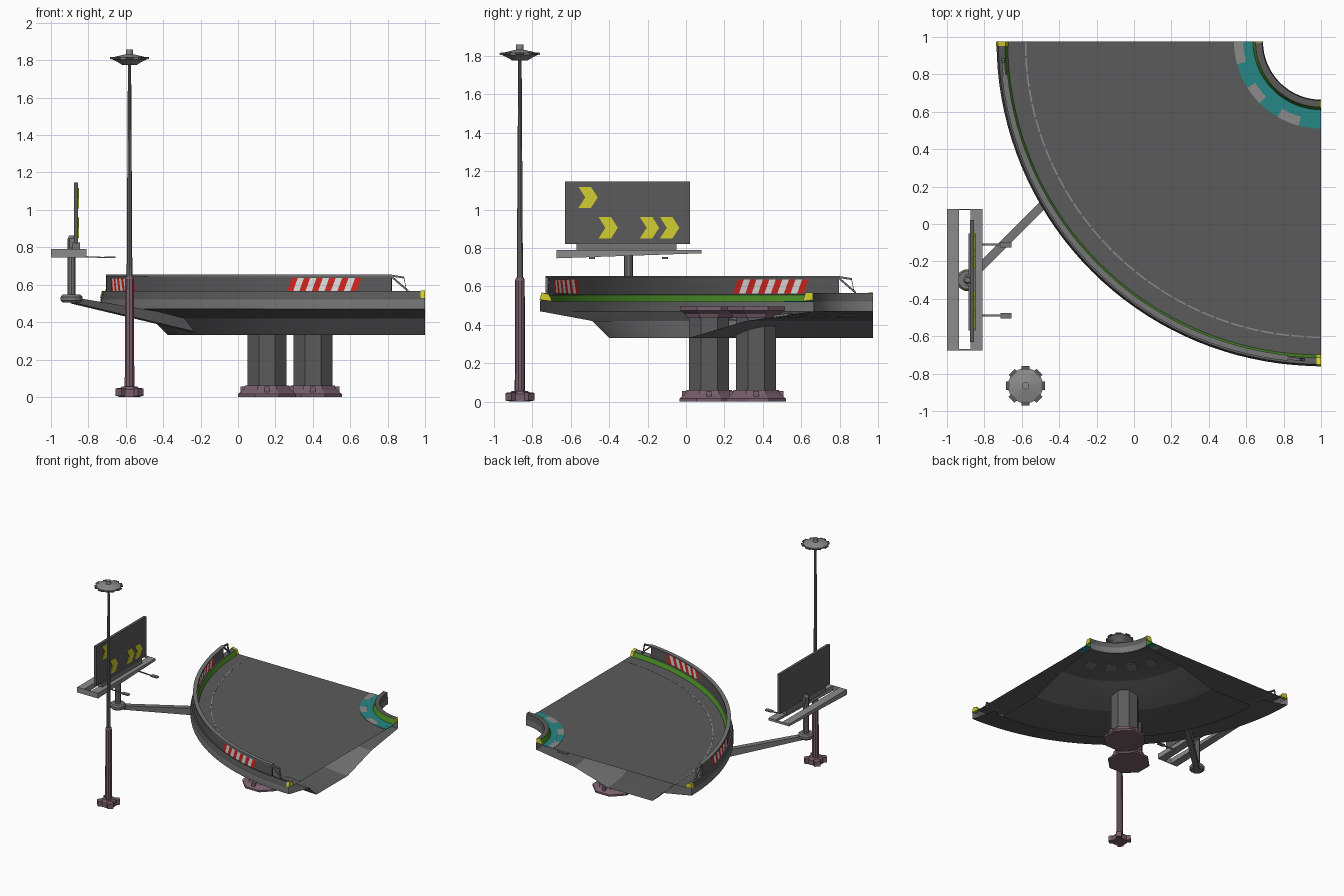
import bpy, bmesh, math
from mathutils import Vector

if "Cube" in bpy.data.objects:
    bpy.data.objects.remove(bpy.data.objects["Cube"])

def mat(name, r, g, b):
    m = bpy.data.materials.new(name)
    m.diffuse_color = (r, g, b, 1)
    m.use_nodes = True
    m.node_tree.nodes["Principled BSDF"].inputs["Base Color"].default_value = m.diffuse_color
    return m

DARK = mat("asphalt_dark_grey", .105, .105, .105)
GREY = mat("mid_grey", .18, .18, .18)
LIGHT = mat("light_grey", .26, .26, .26)
PINK = mat("dusty_purple", .19, .115, .15)
GREEN = mat("green", .07, .27, .02)
TEAL = mat("teal", .02, .24, .24)
YELLOW = mat("yellow", .65, .62, .03)
RED = mat("red", .65, .02, .015)
WHITE = mat("white", .75, .75, .75)

CX, CY = 1.0, .975          # centre of the road bend

def polar(r, deg, z):
    a = math.radians(deg)
    return Vector((CX - r * math.sin(a), CY - r * math.cos(a), z))

def finish(name, bm, mats, smooth=False, fix=True):
    if fix:
        bmesh.ops.recalc_face_normals(bm, faces=bm.faces)
    me = bpy.data.meshes.new(name)
    bm.to_mesh(me)
    bm.free()
    for m in mats:
        me.materials.append(m)
    ob = bpy.data.objects.new(name, me)
    bpy.context.collection.objects.link(ob)
    if smooth:
        bpy.context.view_layer.objects.active = ob
        ob.select_set(True)
        bpy.ops.object.shade_smooth_by_angle(angle=math.radians(30))
        ob.select_set(False)
    return ob

def sweep(name, prof, a0, a1, n, mats, slots=None, caps=True):
    """Sweep a closed (r, z) profile around the bend."""
    bm = bmesh.new()
    rings = [[bm.verts.new(polar(r, a0 + (a1 - a0) * i / n, z)) for r, z in prof]
             for i in range(n + 1)]
    k = len(prof)
    for A, B in zip(rings, rings[1:]):
        for j in range(k):
            f = bm.faces.new((A[j], A[(j + 1) % k], B[(j + 1) % k], B[j]))
            f.material_index = slots[j] if slots else 0
    if caps:
        bm.faces.new(rings[0])
        bm.faces.new(rings[-1])
    return finish(name, bm, mats, n > 8, True)

def band(name, r0, r1, z0, z1, a0, a1, n, m):
    return sweep(name, [(r0, z0), (r1, z0), (r1, z1), (r0, z1)], a0, a1, n, [m])

def box(name, x, y, z, m):
    bm = bmesh.new()
    bmesh.ops.create_cube(bm, size=1)
    for v in bm.verts:
        v.co = [(p[0] + p[1]) / 2 + c * (p[1] - p[0]) for p, c in zip((x, y, z), v.co)]
    return finish(name, bm, [m])

def lathe(name, x, y, prof, n, m, smooth=False):
    """Stack of n-sided rings from (radius, z) pairs, flat sides facing the axes."""
    bm = bmesh.new()
    rings = [[bm.verts.new((x + r * math.cos(2 * math.pi * (i + .5) / n),
                            y + r * math.sin(2 * math.pi * (i + .5) / n), z))
              for i in range(n)] for r, z in prof]
    for A, B in zip(rings, rings[1:]):
        for i in range(n):
            bm.faces.new((A[i], A[(i + 1) % n], B[(i + 1) % n], B[i]))
    bm.faces.new(rings[0])
    bm.faces.new(rings[-1])
    return finish(name, bm, [m], smooth)

def beam(name, p, q, w, h0, h1, m):
    """Rectangular beam from p to q, height changing from h0 to h1."""
    p, q = Vector(p), Vector(q)
    side = (q - p).cross(Vector((0, 0, 1))).normalized() * w / 2
    bm = bmesh.new()
    ends = [[bm.verts.new(c + side * s + Vector((0, 0, t * h / 2)))
             for s, t in ((-1, -1), (1, -1), (1, 1), (-1, 1))] for c, h in ((p, h0), (q, h1))]
    bm.faces.new(ends[0])
    bm.faces.new(ends[1])
    for j in range(4):
        bm.faces.new((ends[0][j], ends[0][(j + 1) % 4], ends[1][(j + 1) % 4], ends[1][j]))
    return finish(name, bm, [m])

# Road deck with curbs and hollow girder, open at both ends
road = [(.365, .52), (1.675, .52), (1.69, .555), (1.725, .565), (1.735, .52), (1.735, .47),
        (1.465, .42), (1.375, .33), (.965, .33), (.66, .42), (.31, .47), (.31, .52),
        (.315, .565), (.35, .565)]
sweep("road_deck", road, 0, 90, 36, [DARK, GREEN, GREY],
      [0, 1, 0, 0, 2, 0, 2, 0, 2, 0, 2, 0, 0, 1], caps=False)

# Yellow ends of the curbs
for i, a in enumerate((0, 89.2)):
    sweep(f"outer_curb_end_{i}", [(1.672, .522), (1.688, .558), (1.727, .568), (1.738, .53)],
          a, a + .8, 1, [YELLOW])
    sweep(f"inner_curb_end_{i}", [(.312, .53), (.314, .568), (.352, .568), (.368, .522)],
          a, a + .8, 1, [YELLOW])

# Painted markings on the road
for i in range(30):
    band(f"edge_line_{i}", 1.576, 1.584, .519, .522, i * 3 + .2, i * 3 + 2.8, 2, LIGHT)
band("inner_marking", .363, .415, .519, .523, 0, 90, 18, TEAL)
cuts = [0, 15, 30, 45, 58, 75, 90]
for i, (a, b) in enumerate(zip(cuts, cuts[1:])):
    band(f"inner_marking_patch_{i}", .415, .465, .519, .523, a, b, 4, LIGHT if i % 2 else TEAL)

# Panels under the inner edge
for i, a in enumerate((12, 31, 50, 69)):
    sweep(f"underside_panel_{i}", [(.45, .446), (.53, .435), (.53, .45), (.45, .46)],
          a, a + 9, 2, [GREY])

# Outer barrier wall with top rail
band("barrier_wall", 1.70, 1.712, .555, .645, 6, 84, 32, DARK)
band("barrier_rail", 1.685, 1.716, .643, .654, 6, 84, 32, GREY)
for side in (0, 1):
    P = lambda a, z: polar(1.703, 90 - a if side else a, z)
    beam(f"rail_end_{side}", P(6, .648), P(3.8, .638), .014, .01, .01, GREY)
    beam(f"rail_brace_{side}", P(6, .642), P(3.0, .565), .014, .012, .012, GREY)
    beam(f"rail_drop_{side}", P(3.8, .64), P(3.3, .56), .014, .012, .012, GREY)

    # Red and white warning panel, on both faces of the wall
    bm = bmesh.new()
    n, w = 11, 1.2
    for r in (1.697, 1.715):
        for i in range(n):
            a = 12.3 + i * w
            f = bm.faces.new([bm.verts.new(P2) for P2 in (
                polar(r, *((90 - t if side else t), z))
                for t, z in ((a, .563), (a + w, .563), (a + w - .9, .635), (a - .9, .635)))])
            f.material_index = i % 2
            f.normal_update()
            out = f.calc_center_median() - Vector((CX, CY, .6))
            if (f.normal.dot(out) > 0) != (r > 1.706):
                f.normal_flip()
    finish(f"warning_panel_{side}", bm, [RED, WHITE], fix=False)

# Two octagonal support columns with feet and heads
K = 1 / math.cos(math.pi / 8)
for i, (x, y) in enumerate(((.155, .12), (.40, .365))):
    lathe(f"column_{i}", x, y, [(.104 * K, .03), (.104 * K, .48)], 8, DARK)
    lathe(f"column_foot_{i}", x, y, [(.155 * K, 0), (.155 * K, .015), (.125 * K, .04),
                                     (.118 * K, .06)], 8, PINK)
    lathe(f"column_head_{i}", x, y, [(.118 * K, .435), (.125 * K, .455), (.15 * K, .475),
                                     (.15 * K, .495)], 8, PINK)
    for j in range(4):
        a = math.pi / 2 * j
        bx, by = x + .128 * math.cos(a), y + .128 * math.sin(a)
        box(f"foot_bolt_{i}_{j}", (bx - .014, bx + .014), (by - .014, by + .014), (.01, .055), PINK)

# Lamp post
LX, LY = -.58, -.865
lathe("lamp_foot", LX, LY, [(.06, 0), (.06, .04), (.045, .055)], 8, PINK)
for j in range(4):
    a = math.pi / 2 * j + math.pi / 4
    d = Vector((math.cos(a), math.sin(a), 0))
    c = Vector((LX, LY, .025))
    beam(f"lamp_foot_fin_{j}", c + d * .03, c + d * .085, .045, .05, .04, PINK)
lathe("lamp_sleeve", LX, LY, [(.027, .05), (.025, .63), (.02, .645)], 10, PINK)
lathe("lamp_pole", LX, LY, [(.016, .64), (.009, 1.79)], 10, GREY)
lathe("lamp_head", LX, LY, [(.04, 1.775), (.055, 1.785), (.095, 1.805), (.095, 1.815),
                            (.03, 1.83), (.02, 1.832), (.02, 1.858)], 16, LIGHT)
for j in range(8):
    a = math.pi / 4 * j
    d = Vector((math.cos(a), math.sin(a), 0))
    c = Vector((LX, LY, 1.811))
    beam(f"lamp_tab_{j}", c + d * .085, c + d * .105, .045, .013, .01, DARK)

# Arm holding the sign, its hub and post
beam("sign_arm", (-.88, -.29, .515), (-.24, .35, .385), .045, .03, .075, GREY)
lathe("arm_hub", -.89, -.3, [(.05, .505), (.06, .515), (.06, .535), (.05, .547)], 12, GREY)
lathe("sign_post", -.89, -.3, [(.023, .53), (.023, .845), (.014, .862)], 10, GREY)
box("post_bracket", (-.90, -.865), (-.33, -.27), (.80, .85), GREY)

# Maintenance platform with two planks, end plates and floodlights
for i, x in enumerate((-1.0, -.875)):
    beam(f"plank_{i}", (x + .0325, -.672, .768), (x + .0325, .08, .781), .065, .044, .018, LIGHT)
for i, (y, z) in enumerate(((-.672, .746), (.077, .772))):
    box(f"platform_end_{i}", (-1, -.81), (y - .003, y + .003), (z, .79), LIGHT)
for i, y in enumerate((-.49, -.11)):
    beam(f"floodlight_arm_{i}", (-.83, y, .75), (-.70, y, .745), .01, .006, .006, GREY)
    box(f"floodlight_{i}", (-.715, -.655), (y - .015, y + .015), (.742, .752), GREY)

# Sign board with yellow chevrons
box("board_base", (-.885, -.845), (-.57, -.05), (.785, .825), GREY)
box("sign_board", (-.877, -.855), (-.63, .022), (.82, 1.147), DARK)
for i, (y, z) in enumerate(((-.51, 1.063), (-.405, .905), (-.19, .905), (-.085, .905))):
    bm = bmesh.new()
    h = .055
    shape = [(-.05, h), (.015, h), (.05, 0), (.015, -h), (-.05, -h), (-.015, 0)]
    f = bm.faces.new([bm.verts.new((-.855, y + a, z + b)) for a, b in shape])
    g = bmesh.ops.extrude_face_region(bm, geom=[f])["geom"]
    for v in g:
        if isinstance(v, bmesh.types.BMVert):
            v.co.x += .004
    finish(f"chevron_{i}", bm, [YELLOW])
